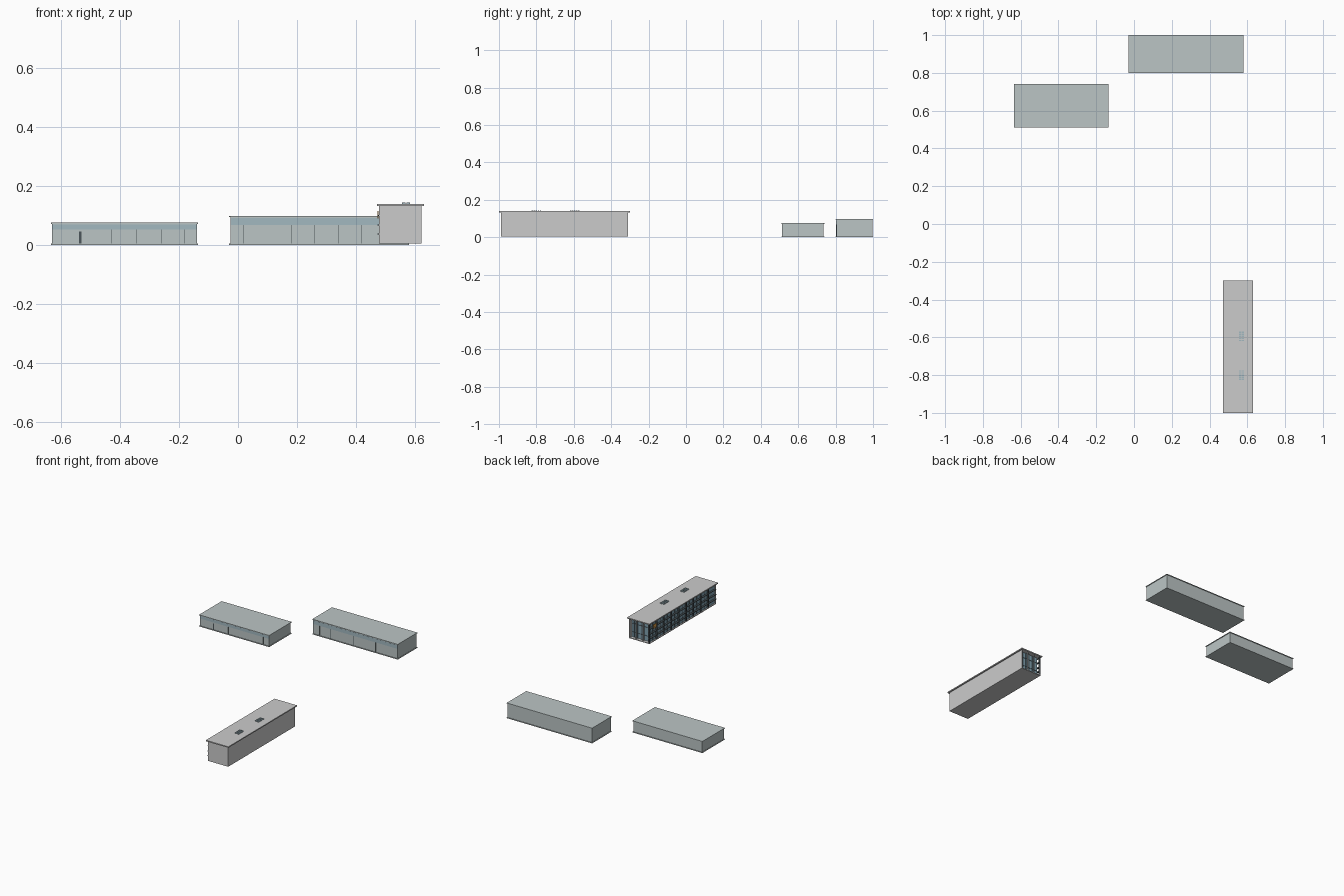
import bpy, bmesh

if "Cube" in bpy.data.objects:
    bpy.data.objects.remove(bpy.data.objects["Cube"])

def mat(name, c):
    m = bpy.data.materials.new(name)
    m.diffuse_color = (*c, 1)
    m.use_nodes = True
    m.node_tree.nodes["Principled BSDF"].inputs["Base Color"].default_value = m.diffuse_color
    return m

PANEL = mat("grey_green_panel", (0.50, 0.56, 0.56))
BAND = mat("blue_band", (0.36, 0.48, 0.53))
GLASS = mat("blue_glass", (0.22, 0.36, 0.44))
DARK = mat("dark_frame", (0.07, 0.09, 0.10))
ORANGE = mat("orange_sign", (0.75, 0.35, 0.06))

def boxes(name, items, material=None):
    """One object from boxes given as (x0, x1, y0, y1, z0, z1)."""
    bm = bmesh.new()
    for x0, x1, y0, y1, z0, z1 in items:
        vs = bmesh.ops.create_cube(bm, size=1)["verts"]
        for v in vs:
            v.co.x = x0 if v.co.x < 0 else x1
            v.co.y = y0 if v.co.y < 0 else y1
            v.co.z = z0 if v.co.z < 0 else z1
    me = bpy.data.meshes.new(name)
    bm.to_mesh(me)
    bm.free()
    ob = bpy.data.objects.new(name, me)
    bpy.context.collection.objects.link(ob)
    if material:
        me.materials.append(material)
    return ob

# low panelled buildings: base, walls, roof, seams
def hall(name, x0, x1, y0, y1, h, seams, door=None):
    e, t = 0.004, 0.004
    boxes(name + "_base", [(x0, x1, y0, y1, 0, t)], PANEL)
    boxes(name + "_walls", [(x0 + e, x1 - e, y0 + e, y1 - e, t, h - t)], PANEL)
    boxes(name + "_roof", [(x0, x1, y0, y1, h - t, h)], PANEL)
    boxes(name + "_window_band",
          [(x0 + e, x1 - e, y0 + e - 0.0008, y0 + e + 0.001, h * 0.68, h * 0.92)], BAND)
    boxes(name + "_seams", [(x - 0.0007, x + 0.0007, y0 + e - 0.001, y0 + e + 0.001, t, h * 0.68)
                            for x in seams], DARK)
    if door is not None:
        boxes(name + "_door", [(door - 0.004, door + 0.004, y0 + e - 0.0015, y0 + e + 0.001, t, h * 0.6)], DARK)

hall("low_hall", -0.635, -0.135, 0.51, 0.74, 0.075, [-0.43, -0.345, -0.26, -0.18], door=-0.535)
hall("tall_hall", -0.03, 0.58, 0.80, 1.0, 0.098, [0.02 + 0.08 * i for i in range(7)])

# long glazed building: slab, two solid walls, overhanging roof
X0, X1, Y0, Y1 = 0.478, 0.623, -0.99, -0.31
Z0, ZT = 0.009, 0.132
boxes("floor_slab", [(X0, X1, Y0, Y1, 0.004, Z0)])
boxes("solid_walls", [(X1 - 0.006, X1, Y0, Y1, Z0, ZT), (X0, X1, Y0, Y0 + 0.006, Z0, ZT)])
boxes("roof", [(0.471, 0.631, -1.0, -0.30, ZT, 0.139)])

# recessed glazing on the long side and on the end
GX, GY = X0 + 0.008, Y1 - 0.02
boxes("side_glass", [(GX, GX + 0.002, Y0 + 0.006, GY, Z0, ZT)], GLASS)
boxes("end_glass", [(GX, X1 - 0.006, GY - 0.002, GY, Z0, ZT)], GLASS)

# facade posts and projecting sills
BAYS = 9
step = (Y1 - Y0 - 0.006) / BAYS
posts = []
for i in range(BAYS + 1):
    y = Y0 + 0.003 + i * step
    posts.append((X0, GX, y - 0.003, y + 0.003, Z0, ZT))
boxes("facade_posts", posts, DARK)
boxes("facade_mullions", [(GX - 0.002, GX, Y0 + (i + 0.5) * step - 0.001, Y0 + (i + 0.5) * step + 0.001, Z0, ZT)
                          for i in range(BAYS)], DARK)
boxes("facade_sills", [(0.474, GX, Y0, Y1 - 0.006, z, z + 0.003) for z in (0.035, 0.065, 0.098)], DARK)

# end porch columns, door frame and rails
boxes("porch_columns", [(x, x + 0.006, Y1 - 0.006, Y1, Z0, ZT) for x in (X0, 0.522, 0.572)])
boxes("end_frames", [(x - 0.001, x + 0.001, GY, GY + 0.002, Z0, ZT) for x in (0.50, 0.525, 0.55, 0.575, 0.60)]
      + [(GX, X1 - 0.006, GY, GY + 0.002, z, z + 0.002) for z in (0.04, 0.095)], DARK)

# small sign by the entrance
boxes("hanging_sign", [(0.474, 0.477, -0.375, -0.345, 0.09, 0.115)], ORANGE)

# slatted roof vents
for n, yc in enumerate((-0.595, -0.80)):
    boxes(f"roof_vent_{n + 1}",
          [(x, x + 0.012, yc + k * 0.011 - 0.0035, yc + k * 0.011 + 0.0035, 0.138, 0.144)
           for x in (0.556, 0.571) for k in range(-2, 3)], BAND)
